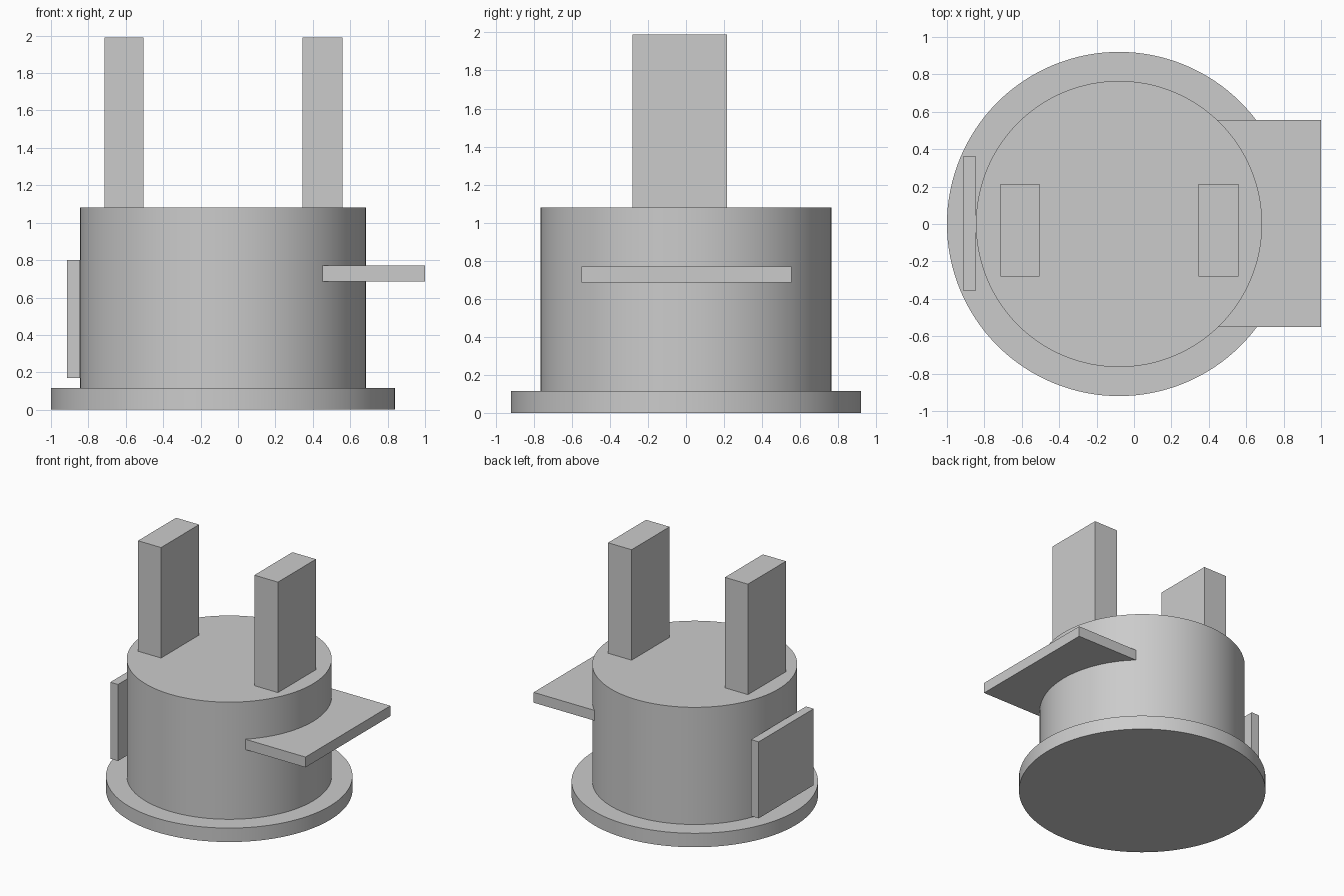
import bpy
import math

cube = bpy.data.objects.get("Cube")
if cube:
    bpy.data.objects.remove(cube, do_unlink=True)

grey = bpy.data.materials.new("plain_grey")
grey.use_nodes = True
grey.diffuse_color = (0.6, 0.6, 0.6, 1)
grey.node_tree.nodes["Principled BSDF"].inputs["Base Color"].default_value = (0.6, 0.6, 0.6, 1)

AXIS_X = -0.08  # centre of the round parts


def finish(name):
    obj = bpy.context.object
    obj.name = name
    obj.data.materials.append(grey)
    return obj


def disc(name, radius, z0, z1):
    bpy.ops.mesh.primitive_cylinder_add(
        vertices=128, radius=radius, depth=z1 - z0, location=(AXIS_X, 0, (z0 + z1) / 2))
    finish(name)
    bpy.ops.object.shade_smooth_by_angle(angle=math.radians(30))


def box(name, x, y, z):
    spans = (x, y, z)
    bpy.ops.mesh.primitive_cube_add(size=1, location=[(a + b) / 2 for a, b in spans])
    obj = finish(name)
    obj.scale = [b - a for a, b in spans]
    bpy.ops.object.transform_apply(location=False, rotation=False, scale=True)


# Round base and drum
disc("base_flange", 0.92, 0, 0.115)
disc("drum_body", 0.765, 0.115, 1.08)

# Upright posts on the drum
for name, x in (("right_post", (-0.715, -0.505)), ("left_post", (0.345, 0.56))):
    box(name, x, (-0.28, 0.215), (1.08, 1.99))

# Side shelf and flat side panel
box("left_shelf", (0.445, 1.0), (-0.55, 0.555), (0.685, 0.77))
box("right_panel", (-0.915, -0.845), (-0.355, 0.36), (0.17, 0.80))
